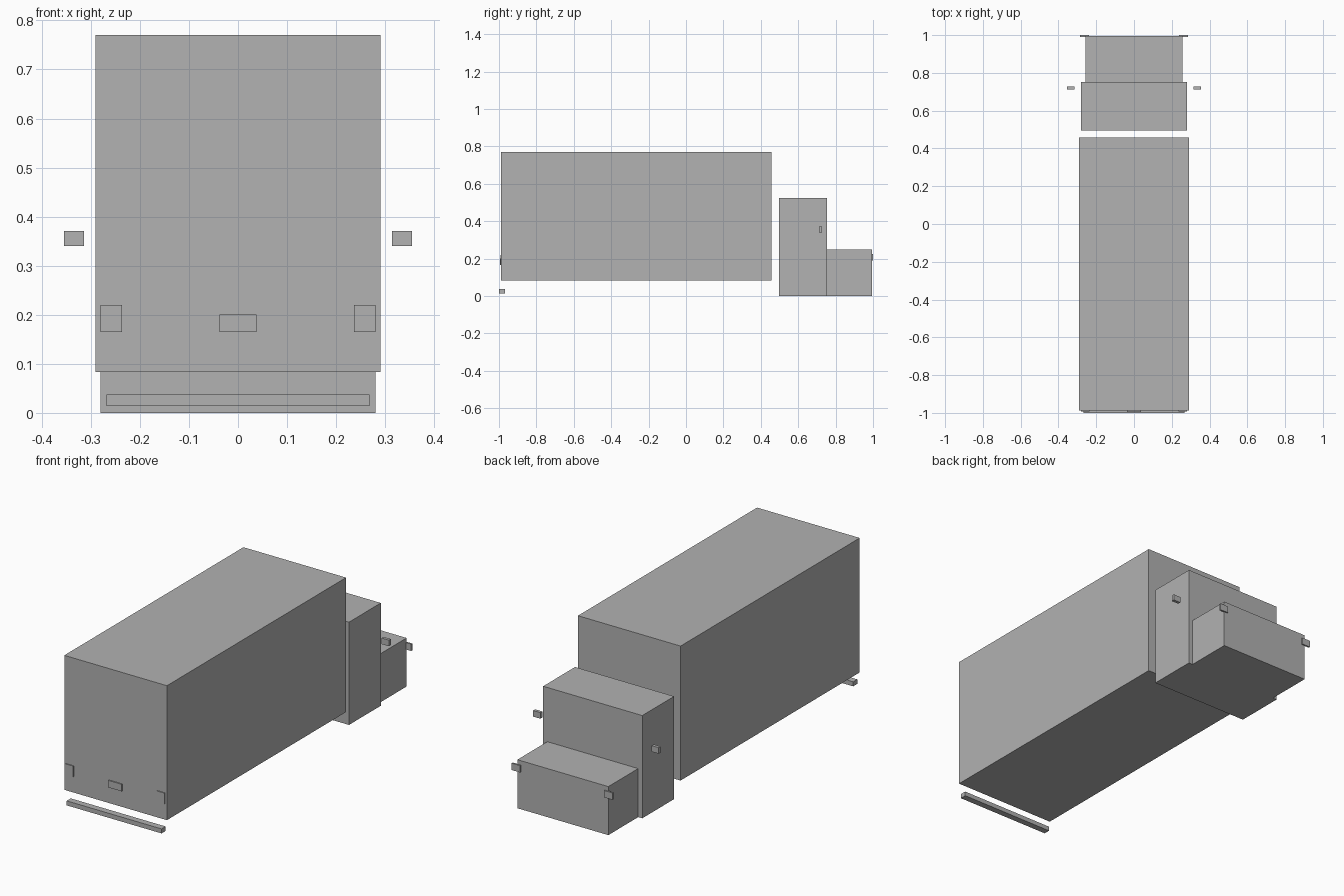
import bpy

if "Cube" in bpy.data.objects:
    bpy.data.objects.remove(bpy.data.objects["Cube"])

grey = bpy.data.materials.new("plain_grey")
grey.diffuse_color = (0.445, 0.445, 0.445, 1)
grey.use_nodes = True
grey.node_tree.nodes["Principled BSDF"].inputs["Base Color"].default_value = grey.diffuse_color


def box(name, x, y, z):
    """Box from (min, max) ranges on each axis."""
    r = (x, y, z)
    bpy.ops.mesh.primitive_cube_add(size=1, location=[(a + b) / 2 for a, b in r])
    ob = bpy.context.object
    ob.name = name
    ob.scale = [b - a for a, b in r]
    bpy.ops.object.transform_apply(location=False, rotation=False, scale=True)
    ob.data.materials.append(grey)
    return ob


def pair(name, x, y, z):
    """Left and right copies of a box."""
    box(name + "_right", x, y, z)
    box(name + "_left", (-x[1], -x[0]), y, z)


# Main bodies
box("cargo_box", (-0.29, 0.29), (-0.988, 0.458), (0.083, 0.77))
box("cab", (-0.28, 0.28), (0.496, 0.753), (0, 0.525))
box("hood", (-0.257, 0.257), (0.753, 0.994), (0, 0.248))

# Rear bumper and number plate
box("rear_bumper", (-0.268, 0.268), (-1.0, -0.967), (0.014, 0.037))
box("rear_plate", (-0.038, 0.038), (-0.994, -0.986), (0.165, 0.201))

# Side mirrors and lamps
pair("mirror", (0.314, 0.355), (0.711, 0.727), (0.34, 0.371))
pair("headlight", (0.238, 0.285), (0.991, 1.0), (0.19, 0.225))
pair("tail_light", (0.236, 0.28), (-0.993, -0.986), (0.165, 0.22))
